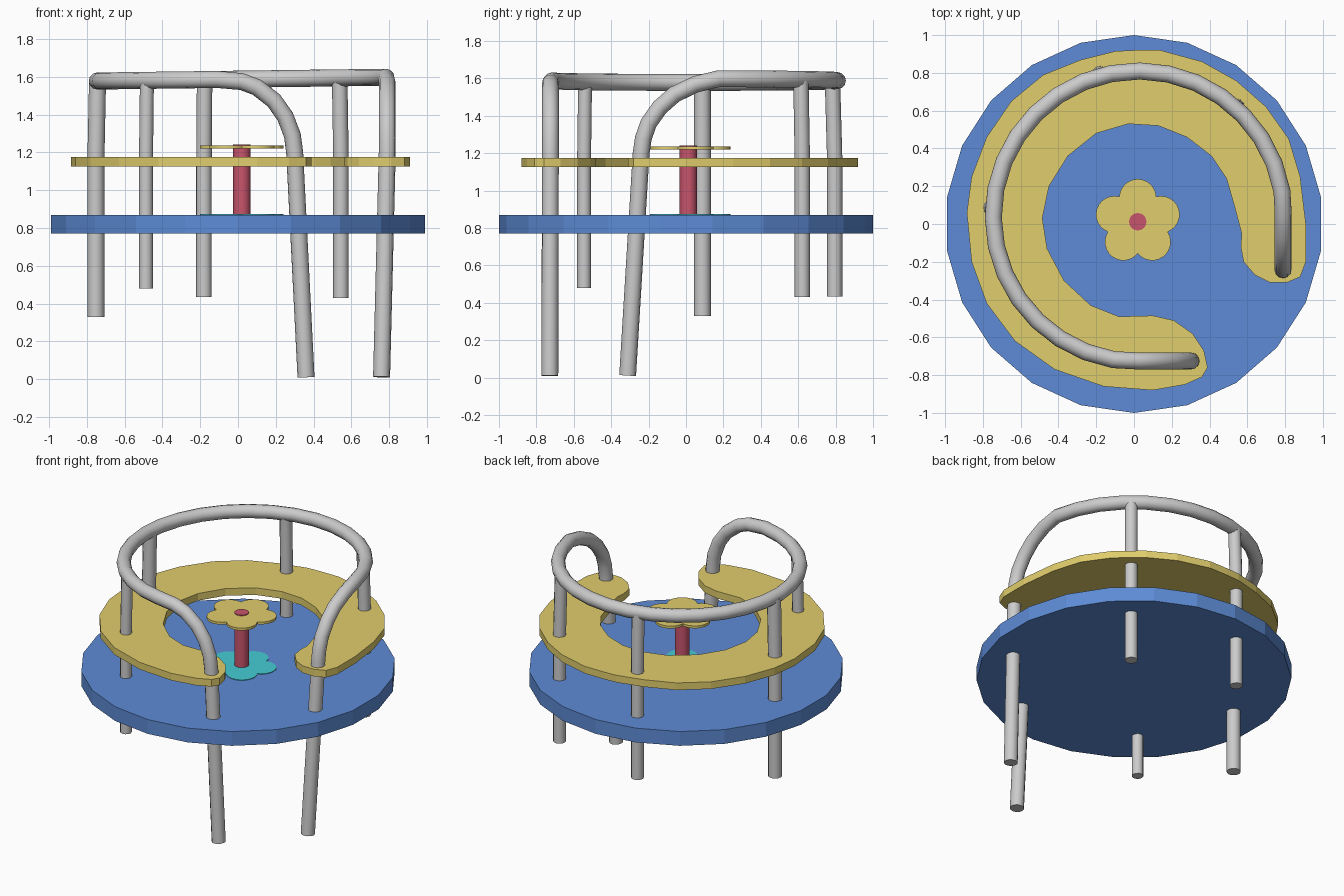
import bpy, bmesh
from math import sin, cos, pi, radians, hypot, atan2, sqrt

if "Cube" in bpy.data.objects:
    bpy.data.objects.remove(bpy.data.objects["Cube"])


def material(name, rgb):
    m = bpy.data.materials.new(name)
    m.diffuse_color = (*rgb, 1)
    m.use_nodes = True
    m.node_tree.nodes["Principled BSDF"].inputs["Base Color"].default_value = m.diffuse_color
    return m


BLUE = material("blue", (0.11, 0.26, 0.67))
YELLOW = material("yellow", (0.75, 0.61, 0.15))
RED = material("red", (0.58, 0.09, 0.15))
CYAN = material("cyan", (0.06, 0.6, 0.66))


def smooth(ob, angle):
    bpy.ops.object.select_all(action='DESELECT')
    ob.select_set(True)
    bpy.context.view_layer.objects.active = ob
    bpy.ops.object.shade_smooth_by_angle(angle=radians(angle))


def prism(name, outline, z0, z1, mat, angle=0):
    """Extrude a flat outline from z0 to z1."""
    bm = bmesh.new()
    face = bm.faces.new([bm.verts.new((x, y, z0)) for x, y in outline])
    ext = bmesh.ops.extrude_face_region(bm, geom=[face], use_keep_orig=True)
    for v in ext["geom"]:
        if isinstance(v, bmesh.types.BMVert):
            v.co.z = z1
    bmesh.ops.recalc_face_normals(bm, faces=bm.faces)
    me = bpy.data.meshes.new(name)
    bm.to_mesh(me)
    bm.free()
    me.materials.append(mat)
    ob = bpy.data.objects.new(name, me)
    bpy.context.collection.objects.link(ob)
    if angle:
        smooth(ob, angle)
    return ob


def tube(name, path, radius):
    """Round capped pipe along a path, converted to mesh."""
    cu = bpy.data.curves.new(name, 'CURVE')
    cu.dimensions = '3D'
    cu.bevel_depth = radius
    cu.bevel_resolution = 4
    cu.use_fill_caps = True
    sp = cu.splines.new('POLY')
    sp.points.add(len(path) - 1)
    for p, co in zip(sp.points, path):
        p.co = (*co, 1)
    ob = bpy.data.objects.new(name, cu)
    bpy.context.collection.objects.link(ob)
    bpy.ops.object.select_all(action='DESELECT')
    ob.select_set(True)
    bpy.context.view_layer.objects.active = ob
    bpy.ops.object.convert(target='MESH')
    smooth(bpy.context.object, 40)


def ring(n, r, cx=0, cy=0):
    return [(cx + r * sin(2 * pi * i / n), cy + r * cos(2 * pi * i / n)) for i in range(n)]


def flower(cx, cy, d=0.13, r=0.098, steps=12):
    """Five circular petals joined at their crossings."""
    reach = d * cos(pi / 5) + sqrt(r * r - (d * sin(pi / 5)) ** 2)
    half = atan2(reach * sin(pi / 5), reach * cos(pi / 5) - d)
    pts = []
    for k in range(5):
        a = pi / 2 + k * 2 * pi / 5
        for i in range(steps):
            t = a - half + 2 * half * i / steps
            pts.append((cx + d * cos(a) + r * cos(t), cy + d * sin(a) + r * sin(t)))
    return pts


# Round deck
prism("deck", ring(22, 1.0), 0.77, 0.87, BLUE)

# C-shaped bench
bench = [(0.0, 0.92), (0.14, 0.92), (0.36, 0.86), (0.54, 0.76), (0.7, 0.62), (0.82, 0.45),
         (0.88, 0.25), (0.91, 0.0), (0.91, -0.2), (0.88, -0.28), (0.81, -0.31), (0.72, -0.31),
         (0.64, -0.27), (0.58, -0.2), (0.565, -0.12), (0.57, -0.05), (0.53, 0.1), (0.49, 0.24),
         (0.41, 0.36), (0.28, 0.46), (0.13, 0.52), (-0.03, 0.53), (-0.2, 0.48), (-0.35, 0.36),
         (-0.45, 0.2), (-0.485, 0.03), (-0.46, -0.13), (-0.37, -0.3), (-0.23, -0.43),
         (-0.08, -0.49), (0.1, -0.485), (0.21, -0.51), (0.31, -0.58), (0.37, -0.67),
         (0.39, -0.76), (0.36, -0.81), (0.27, -0.85), (0.1, -0.88), (-0.16, -0.86),
         (-0.42, -0.77), (-0.63, -0.62), (-0.78, -0.42), (-0.86, -0.2), (-0.885, 0.06),
         (-0.86, 0.25), (-0.78, 0.46), (-0.65, 0.65), (-0.48, 0.79), (-0.28, 0.87), (-0.1, 0.915)]
prism("bench", bench, 1.125, 1.175, YELLOW)

# Centre table, its pole and the flower inlay on the deck
prism("flower_table", flower(0.02, 0.01), 1.22, 1.237, YELLOW, 30)
prism("flower_inlay", flower(0.02, 0.01), 0.868, 0.874, CYAN, 30)
prism("table_pole", ring(20, 0.046, 0.02, 0.012), 0.86, 1.242, RED, 40)

# Hand rail: front leg, bend, ring, bend, side leg
CX, CY, R = 0.025, 0.04, 0.77


def rail_z(x):
    return 1.588 + 0.013 * x


path = [(0.36, -0.728, 0.01)]
path += [(x, -0.725, z) for x, z in [(0.3, 1.2), (0.288, 1.29), (0.25, 1.39), (0.19, 1.475),
                                     (0.1, 1.545), (0.02, 1.575)]]
for i in range(23):
    a = radians(260 - 250 * i / 22)
    x = CX + R * cos(a)
    path.append((x, CY + R * sin(a), rail_z(x)))
path += [(0.79, y, z) for y, z in [(0.05, 1.568), (-0.06, 1.515), (-0.14, 1.445), (-0.2, 1.36),
                                   (-0.228, 1.28), (-0.24, 1.2)]]
path.append((0.76, -0.312, 0.012))
tube("hand_rail", path, 0.045)

# Posts from below the deck up to the rail
for name, x, y, z0, r in [("left_post", -0.752, 0.088, 0.33, 0.045),
                          ("front_left_post", -0.487, -0.545, 0.48, 0.037),
                          ("back_left_post", -0.18, 0.795, 0.435, 0.041),
                          ("back_right_post", 0.545, 0.622, 0.43, 0.041)]:
    k = R / hypot(x - CX, y - CY)
    tx, ty = CX + (x - CX) * k, CY + (y - CY) * k
    tube(name, [(x, y, z0), (x, y, 1.17), (tx, ty, rail_z(tx))], r)
